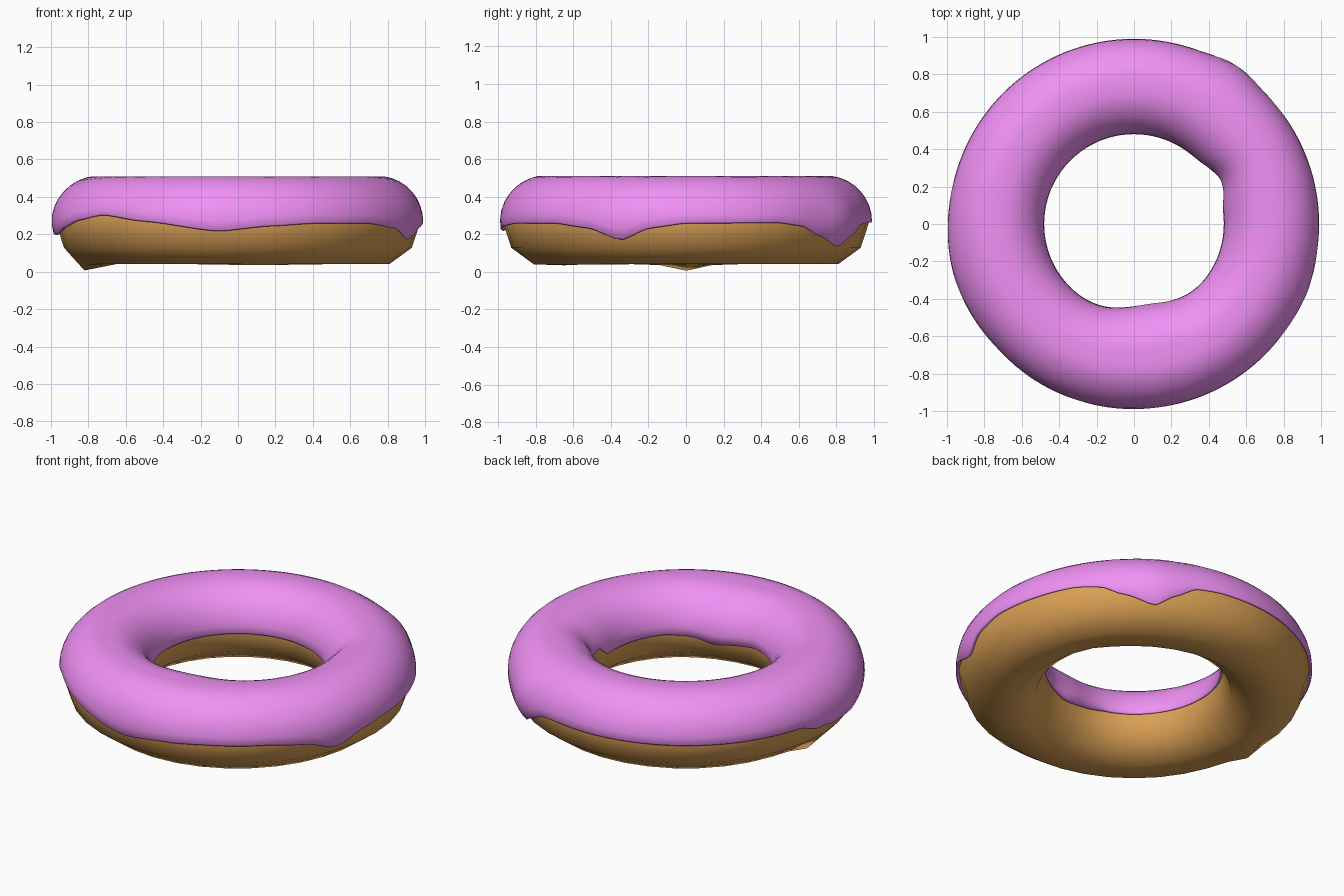
import bpy, bmesh
from math import sin, cos, asin, pi, radians, degrees, exp

if "Cube" in bpy.data.objects:
    bpy.data.objects.remove(bpy.data.objects["Cube"])

R, ZC, r = 0.735, 0.27, 0.241      # ring radius, centre height, dough tube radius

# Lower edge of the icing (angle in degrees, height): outside and inside the ring
OUTER = [(-187, .22), (-180, .205), (-168, .205), (-158, .245), (-150, .28), (-137, .31),
         (-120, .275), (-96, .222), (-80, .25), (-65, .265), (-45, .265), (-32, .24),
         (-21, .175), (-11, .24), (0, .265), (30, .268), (39, .25), (46, .2), (57, .143),
         (64, .2), (71, .26), (80, .27), (165, .267), (173, .22)]
INNER = [(-180, .27), (-110, .27), (-95, .255), (-75, .235), (-55, .26), (-40, .27),
         (8, .27), (18, .34), (27, .33), (38, .24), (46, .27), (180, .27)]


def table(tab, d):
    """Eased lookup in a table of angles."""
    pts = tab + [(tab[0][0] + 360, tab[0][1])]
    if d < pts[0][0]:
        d += 360
    for (a, va), (b, vb) in zip(pts, pts[1:]):
        if a <= d <= b and b > a:
            t = (d - a) / (b - a)
            t = 0.5 * t + 0.5 * t * t * (3 - 2 * t)
            return va + (vb - va) * t
    return pts[-1][1]


def bump(d, centre, width):
    d = (d - centre + 180) % 360 - 180
    return exp(-(d / width) ** 2)


def swell(d, phi):
    """Hand-made lumps shared by the dough and icing."""
    p = degrees(phi)
    inside = bump(p, 180, 60)
    return (0.025 * bump(d, -80, 22) - 0.035 * bump(d, 28, 11)) * inside \
        + 0.036 * bump(d, 180, 7) * bump(p, -72, 18)


def point(a, phi, rad):
    q = R + rad * cos(phi)
    return (q * cos(a), q * sin(a), ZC + rad * sin(phi))


def finish(name, bm, colour):
    bmesh.ops.recalc_face_normals(bm, faces=bm.faces)
    me = bpy.data.meshes.new(name)
    bm.to_mesh(me)
    bm.free()
    me.shade_smooth()
    ob = bpy.data.objects.new(name, me)
    bpy.context.collection.objects.link(ob)
    mat = bpy.data.materials.new(name)
    mat.diffuse_color = colour
    mat.use_nodes = True
    mat.node_tree.nodes["Principled BSDF"].inputs["Base Color"].default_value = mat.diffuse_color
    me.materials.append(mat)
    return ob


def sweep(name, loops, colour):
    """Skin a closed ring of closed cross-sections."""
    bm = bmesh.new()
    rows = [[bm.verts.new(p) for p in loop] for loop in loops]
    for i, A in enumerate(rows):
        B = rows[(i + 1) % len(rows)]
        for j in range(len(A)):
            k = (j + 1) % len(A)
            bm.faces.new((A[j], B[j], B[k], A[k]))
    return finish(name, bm, colour)


# Dough: low-sided torus with a few lumps
N, M = 36, 10
dough = []
for i in range(N):
    a = 2 * pi * i / N
    phis = [2 * pi * j / M for j in range(M)]
    dough.append([point(a, p, r + swell(degrees(a), p)) for p in phis])
sweep("dough", dough, (0.70, 0.35, 0.09, 1))

# Icing: thin shell over the upper half with a dripping edge
N, M = 144, 18
icing = []
for i in range(N):
    a = 2 * pi * i / N - pi
    d = degrees(a)
    lo = asin((table(OUTER, d) - ZC) / 0.255)
    hi = pi - asin((table(INNER, d) - ZC) / 0.255)
    drip = 0.02 * bump(d, 57, 8) + 0.012 * bump(d, -165, 18) + 0.006 * bump(d, -21, 9)
    top, under = [], []
    for j in range(M + 1):
        p = lo + (hi - lo) * j / M
        side = abs(cos(p)) ** 1.5
        base = r + swell(d, p)
        extra = 0.003 + 0.011 * side
        extra += drip * bump(degrees(p), 0, 35)
        extra += 0.022 * bump(d, -85, 25) * bump(degrees(p), 180, 50)
        x, y, z = point(a, p, base + extra)
        top.append((x, y, min(z, 0.51)))
        under.append(point(a, p, base - 0.004))
    # rounded lip at both edges
    lip_o = point(a, lo - 0.03, r + swell(d, lo) + 0.009 + drip * 0.6)
    lip_i = point(a, hi + 0.03, r + swell(d, hi) + 0.009)
    icing.append([lip_o] + top + [lip_i] + under[::-1])
sweep("icing", icing, (0.87, 0.28, 0.91, 1))
